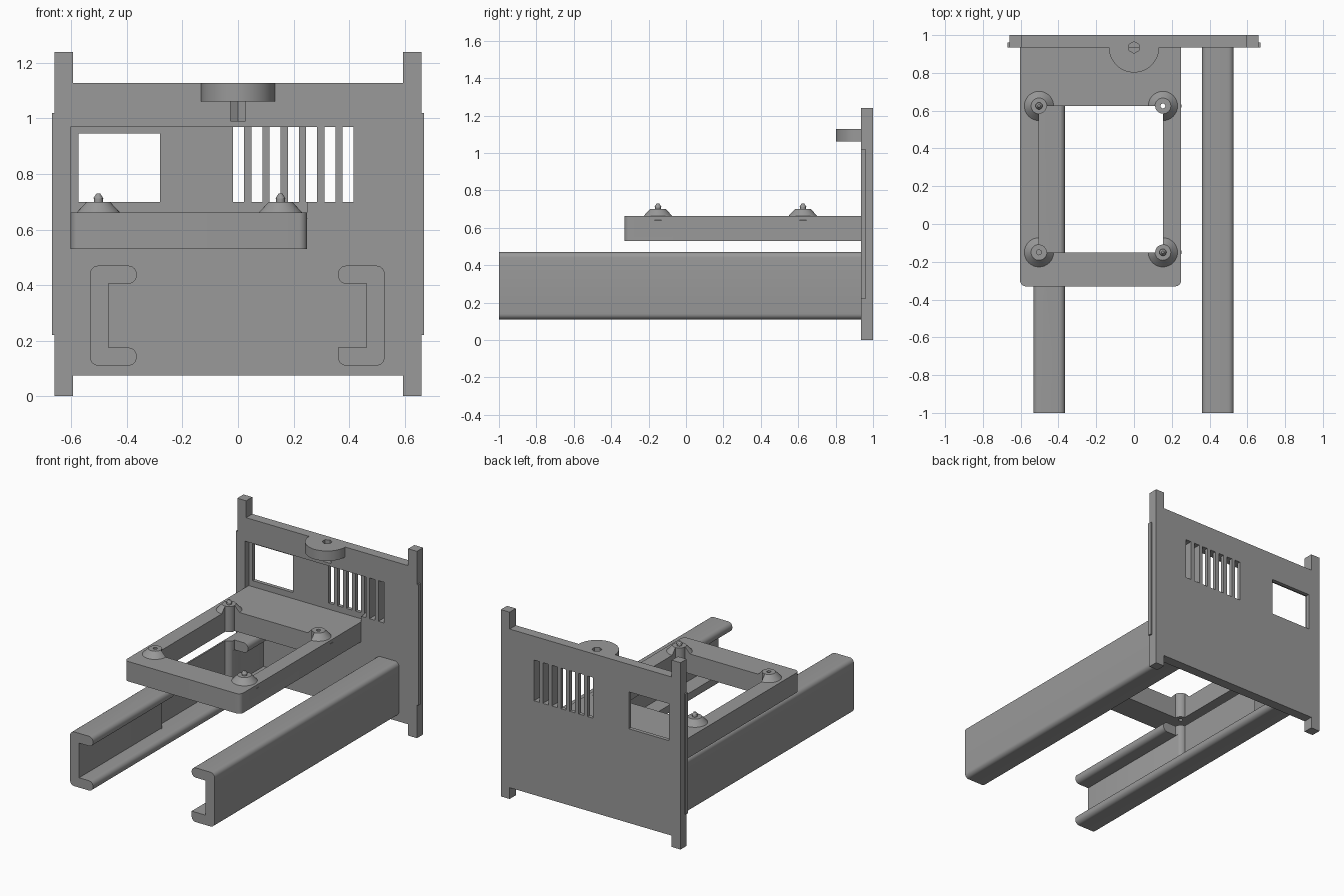
import bpy, bmesh, math
from mathutils import Vector

if "Cube" in bpy.data.objects:
    bpy.data.objects.remove(bpy.data.objects["Cube"])

gray = bpy.data.materials.new("plain_gray")
gray.diffuse_color = (0.32, 0.32, 0.32, 1)
gray.use_nodes = True
gray.node_tree.nodes["Principled BSDF"].inputs["Base Color"].default_value = gray.diffuse_color


def finish(name, bm):
    bmesh.ops.recalc_face_normals(bm, faces=bm.faces)
    me = bpy.data.meshes.new(name)
    bm.to_mesh(me)
    bm.free()
    me.materials.append(gray)
    ob = bpy.data.objects.new(name, me)
    bpy.context.collection.objects.link(ob)
    return ob


def prism(name, pts, lo, hi, axis="z"):
    """Extrude a 2D outline along z (points are x, y) or y (points are x, z)."""
    bm = bmesh.new()
    vec = (lambda p, t: (p[0], p[1], t)) if axis == "z" else (lambda p, t: (p[0], t, p[1]))
    face = bm.faces.new([bm.verts.new(vec(p, lo)) for p in pts])
    new = bmesh.ops.extrude_face_region(bm, geom=[face])["geom"]
    verts = [g for g in new if isinstance(g, bmesh.types.BMVert)]
    bmesh.ops.translate(bm, verts=verts, vec=Vector(vec((0, 0), hi - lo)))
    return finish(name, bm)


def box(name, x0, x1, y0, y1, z0, z1):
    return prism(name, [(x0, y0), (x1, y0), (x1, y1), (x0, y1)], z0, z1)


def cone(name, x, y, z0, z1, r0, r1, n=32):
    bm = bmesh.new()
    bmesh.ops.create_cone(bm, cap_ends=True, segments=n, radius1=r0, radius2=r1, depth=z1 - z0)
    bmesh.ops.translate(bm, verts=bm.verts, vec=(x, y, (z0 + z1) / 2))
    return finish(name, bm)


def boolean(ob, other, op="DIFFERENCE"):
    mod = ob.modifiers.new(op.lower(), "BOOLEAN")
    mod.operation, mod.solver, mod.object = op, "EXACT", other
    bpy.context.view_layer.objects.active = ob
    bpy.ops.object.modifier_apply(modifier=mod.name)
    bpy.data.objects.remove(other)


def rounded(corners, steps=6):
    """Outline with each corner (x, y, radius) filleted; right angles only."""
    out = []
    for i, (x, y, r) in enumerate(corners):
        p = Vector((x, y))
        if r == 0:
            out.append(p)
            continue
        a = (Vector(corners[i - 1][:2]) - p).normalized() * r
        b = (Vector(corners[(i + 1) % len(corners)][:2]) - p).normalized() * r
        for k in range(steps + 1):
            t = math.pi / 2 * k / steps
            out.append(p + a * (1 - math.sin(t)) + b * (1 - math.cos(t)))
    return out


FRONT = 0.935                       # front face of the rear panel
OX0, OX1, OY0, OY1 = -0.503, 0.153, -0.15, 0.625   # tray opening
CORNERS = [(x, y) for x in (OX0, OX1) for y in (OY0, OY1)]

# rear panel with corner posts
half = [(0.595, 0.075), (0.595, 0), (0.66, 0), (0.66, 1.24), (0.595, 1.24), (0.595, 1.128)]
panel = prism("rear_panel", half + [(-x, z) for x, z in reversed(half)], FRONT, 1.0, "y")
boolean(panel, box("pocket", -0.603, 0.249, 0.9, 0.975, 0.66, 0.97))
boolean(panel, box("window", -0.575, -0.28, 0.9, 1.1, 0.70, 0.945))
for i in range(7):                  # vent slots
    x = -0.018 + i * 0.0658
    boolean(panel, box("slot", x, x + 0.04, 0.9, 1.1, 0.70, 0.97))

# thin guide strips on the panel sides
for side, s in (("left", -1), ("right", 1)):
    x0, x1 = sorted((s * 0.655, s * 0.67))
    box(side + "_guide_strip", x0, x1, FRONT, 0.96, 0.22, 1.02)

# half-round lug with a hexagonal socket running into the panel
arc = [(0.133 * math.cos(math.pi * (1 + k / 32)), FRONT + 0.133 * math.sin(math.pi * (1 + k / 32)))
       for k in range(33)]
lug = prism("round_lug", arc, 1.062, 1.128)
hexagon = [(0.031 * math.sin(k * math.pi / 3), FRONT + 0.031 * math.cos(k * math.pi / 3)) for k in range(6)]
for ob in (panel, lug):
    boolean(ob, prism("socket", hexagon, 0.99, 1.2))


def opening_cutter(z0, z1):
    """Tray opening with round corner posts left standing."""
    cut = box("opening", OX0, OX1, OY0, OY1, z0, z1)
    for x, y in CORNERS:
        boolean(cut, cone("post", x, y, z0 - 0.1, z1 + 0.1, 0.041, 0.041))
    return cut


# tray with conical standoffs on the opening corners
tray = prism("tray", rounded([(-0.603, FRONT, 0), (-0.603, -0.33, 0.03),
                              (0.249, -0.33, 0.03), (0.249, FRONT, 0)]), 0.53, 0.662)
for x, y in CORNERS:
    boolean(tray, cone("standoff", x, y, 0.64, 0.70, 0.098, 0.042), "UNION")
boolean(tray, opening_cutter(0.4, 0.9))

# locating pins on one diagonal, through holes on the other
for i, (x, y) in enumerate(CORNERS):
    if i in (1, 2):
        boolean(tray, cone("pin", x, y, 0.68, 0.716, 0.016, 0.016, 20), "UNION")
        boolean(tray, cone("pin_tip", x, y, 0.712, 0.729, 0.0185, 0.007, 20), "UNION")
    else:
        boolean(tray, cone("hole", x, y, 0.4, 0.9, 0.013, 0.013, 20))

# C-section rails
R = 0.03


def rail(name, web, s, lip_r):
    x1, x2 = web + s * 0.066, web + s * 0.168
    prof = [(web, 0.11, R), (x2, 0.11, R), (x2, 0.175, lip_r), (x1, 0.175, 0),
            (x1, 0.405, 0), (x2, 0.405, R), (x2, 0.47, R), (web, 0.47, R)]
    return prism(name, rounded(prof), -1.0, FRONT, "y")


left_rail = rail("left_rail", -0.533, 1, R)
rail("right_rail", 0.528, -1, 0)
boolean(left_rail, opening_cutter(0.174, 0.6))   # access cut below the tray opening

bpy.ops.object.select_all(action="SELECT")
bpy.ops.object.shade_smooth_by_angle(angle=math.radians(30))
